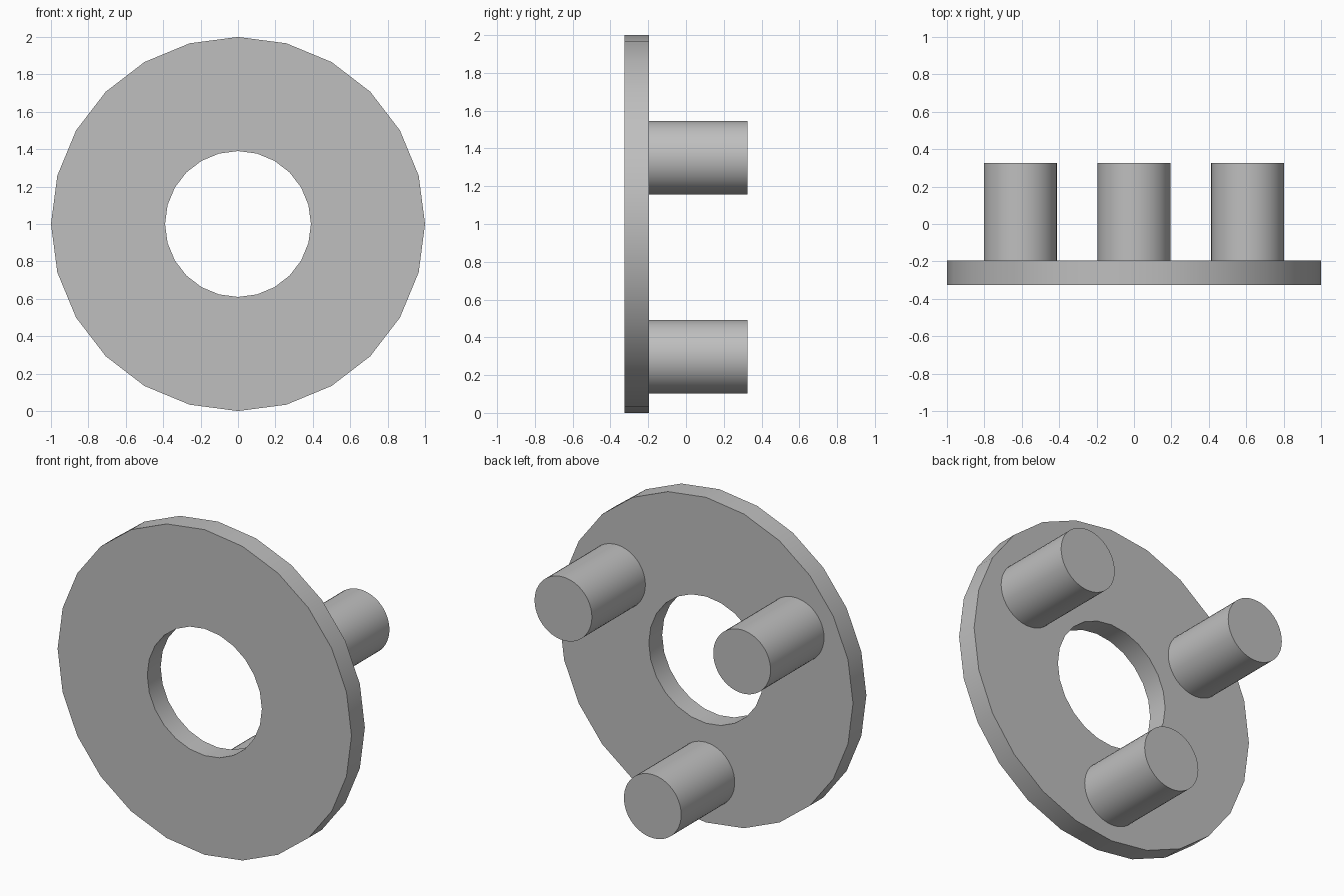
import bpy, bmesh, math

if "Cube" in bpy.data.objects:
    bpy.data.objects.remove(bpy.data.objects["Cube"])

grey = bpy.data.materials.new("plain_grey")
grey.diffuse_color = (0.52, 0.52, 0.52, 1)
grey.use_nodes = True
grey.node_tree.nodes["Principled BSDF"].inputs["Base Color"].default_value = grey.diffuse_color

FRONT, BACK, PEG_END = -0.325, -0.195, 0.325


def finish(bm, name):
    bmesh.ops.recalc_face_normals(bm, faces=bm.faces)
    mesh = bpy.data.meshes.new(name)
    bm.to_mesh(mesh)
    bm.free()
    mesh.materials.append(grey)
    obj = bpy.data.objects.new(name, mesh)
    bpy.context.collection.objects.link(obj)
    bpy.ops.object.select_all(action='DESELECT')
    obj.select_set(True)
    bpy.context.view_layer.objects.active = obj
    bpy.ops.object.shade_smooth_by_angle(angle=math.radians(30))
    return obj


def circle(bm, radius, y, sides, cx=0, cz=1):
    return [bm.verts.new((cx + radius * math.cos(i * math.tau / sides), y,
                          cz + radius * math.sin(i * math.tau / sides)))
            for i in range(sides)]


def bridge(bm, a, b):
    n = len(a)
    for i in range(n):
        j = (i + 1) % n
        bm.faces.new((a[i], a[j], b[j], b[i]))


# Flat round plate with a central hole
bm = bmesh.new()
loops = [circle(bm, r, y, 24) for r, y in
         ((1.0, FRONT), (1.0, BACK), (0.39, BACK), (0.39, FRONT))]
for k in range(4):
    bridge(bm, loops[k], loops[(k + 1) % 4])
finish(bm, "ring_plate")

# Three round pegs on the back, evenly spaced around the hole
for name, degrees in (("peg_right", 30), ("peg_left", 150), ("peg_bottom", 270)):
    angle = math.radians(degrees)
    cx, cz = 0.702 * math.cos(angle), 1 + 0.702 * math.sin(angle)
    bm = bmesh.new()
    base = circle(bm, 0.195, BACK, 48, cx, cz)
    tip = circle(bm, 0.195, PEG_END, 48, cx, cz)
    bridge(bm, base, tip)
    bm.faces.new(base)
    bm.faces.new(tip)
    finish(bm, name)
